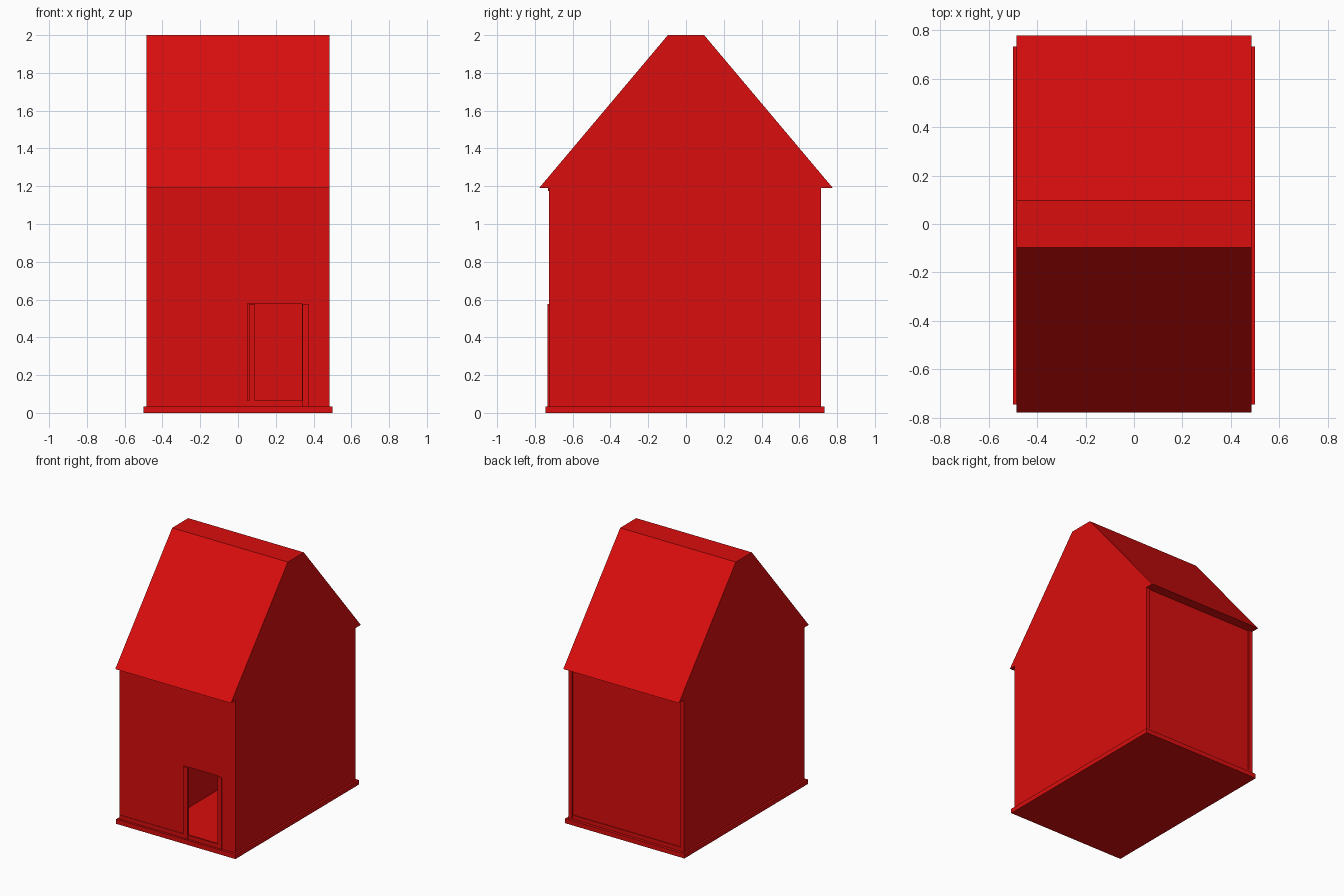
import bpy
import bmesh
from mathutils import Vector

cube = bpy.data.objects.get("Cube")
if cube:
    bpy.data.objects.remove(cube, do_unlink=True)

red = bpy.data.materials.new("bright_red")
red.use_nodes = True
red.diffuse_color = (0.70, 0.004, 0.004, 1)
red.node_tree.nodes["Principled BSDF"].inputs["Base Color"].default_value = red.diffuse_color


def prism(name, outline, axis, start, end):
    """Extrude a flat outline along the x or y axis."""
    bm = bmesh.new()
    if axis == "x":
        points = [(start, a, b) for a, b in outline]
        step = Vector((end - start, 0, 0))
    else:
        points = [(a, start, b) for a, b in outline]
        step = Vector((0, end - start, 0))
    face = bm.faces.new([bm.verts.new(p) for p in points])
    result = bmesh.ops.extrude_face_region(bm, geom=[face], use_keep_orig=True)
    moved = [v for v in result["geom"] if isinstance(v, bmesh.types.BMVert)]
    bmesh.ops.translate(bm, verts=moved, vec=step)
    bmesh.ops.recalc_face_normals(bm, faces=bm.faces)
    mesh = bpy.data.meshes.new(name)
    bm.to_mesh(mesh)
    bm.free()
    mesh.materials.append(red)
    obj = bpy.data.objects.new(name, mesh)
    bpy.context.collection.objects.link(obj)
    return obj


def box(name, x, y, z):
    outline = [(x[0], z[0]), (x[1], z[0]), (x[1], z[1]), (x[0], z[1])]
    return prism(name, outline, "y", *y)


FLOOR, EAVE, HALF, INNER = 0.035, 1.19, 0.485, 0.455
FRONT, BACK = -0.725, 0.715

# Base slab and skirting boards
box("base_slab", (-0.5, 0.5), (-0.745, 0.733), (0, FLOOR))
box("front_skirting", (-HALF, 0.34), (FRONT - 0.004, FRONT + 0.01), (FLOOR, 0.065))
box("back_skirting", (-INNER, INNER), (BACK - 0.012, BACK - 0.004), (FLOOR, 0.065))

# Roof with clipped ridge and overhanging eaves
roof = [(-0.778, EAVE), (0.778, EAVE), (0.096, 2), (-0.096, 2)]
prism("roof", roof, "x", -HALF, HALF)

# Side walls
for side, sign in (("left", 1), ("right", -1)):
    x = sorted((sign * INNER, sign * HALF))
    box(side + "_wall", x, (FRONT, BACK), (FLOOR, EAVE))

# Front wall with a doorway notch, and back wall set between the sides
door_left, door_right, door_top = 0.05, 0.34, 0.58
front = [(-INNER, FLOOR), (door_left, FLOOR), (door_left, door_top),
         (door_right, door_top), (door_right, FLOOR), (INNER, FLOOR),
         (INNER, EAVE), (-INNER, EAVE)]
prism("front_wall", front, "y", FRONT, FRONT + 0.03)
box("back_wall", (-INNER, INNER), (BACK - 0.04, BACK - 0.01), (FLOOR, EAVE))
box("front_eave_strip", (-0.44, 0.445), (FRONT - 0.005, FRONT + 0.01), (1.175, EAVE))

# Room partition seen through the doorway
box("inner_partition", (-0.23, -0.2), (FRONT + 0.03, BACK - 0.04), (FLOOR, EAVE))

# Door posts
for side, x in (("right", (0.057, 0.09)), ("left", (0.342, 0.375))):
    box(side + "_door_post", x, (FRONT - 0.008, FRONT + 0.01), (FLOOR, 0.577))
